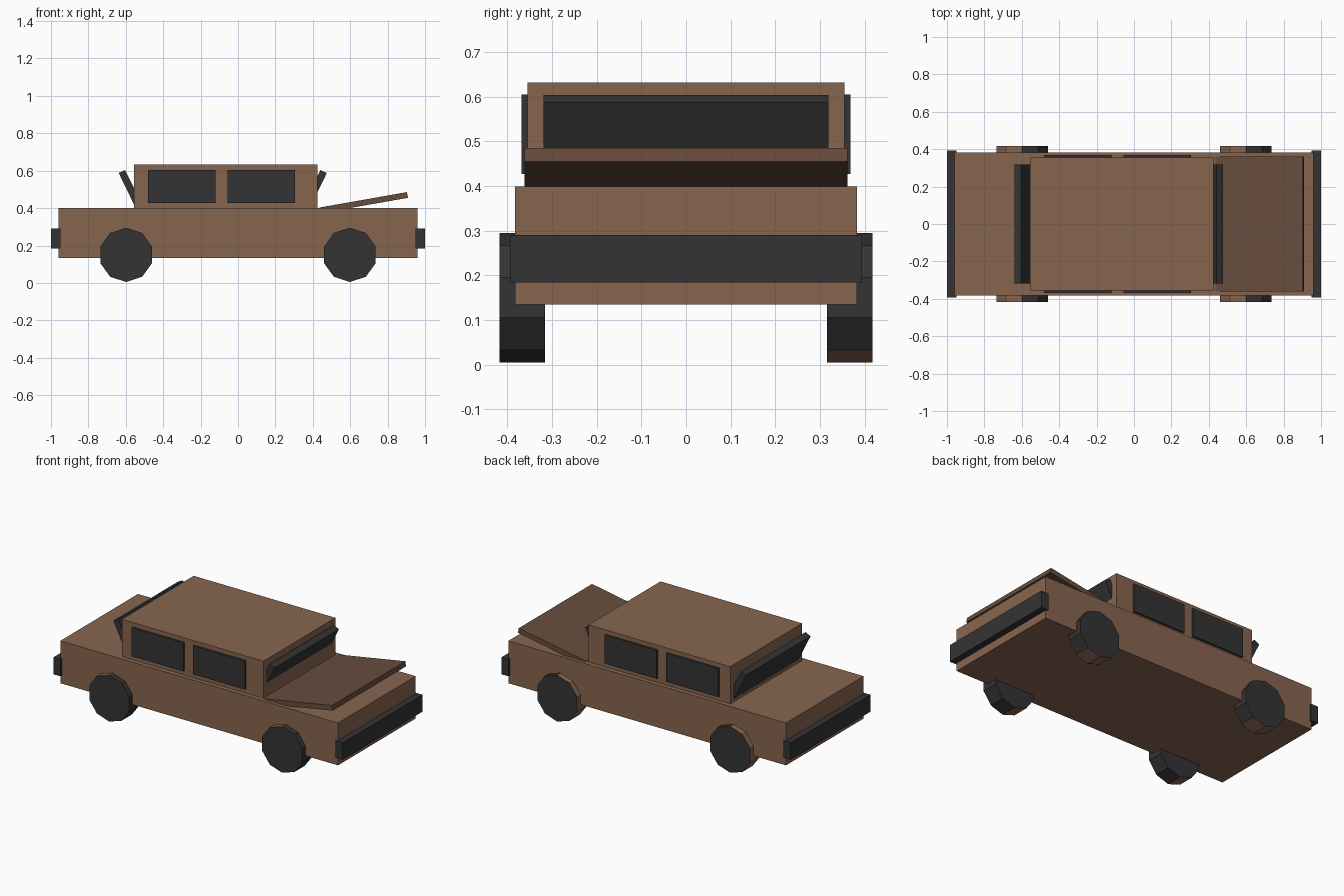
import bpy
import bmesh
from math import cos, sin, pi, radians, atan2

cube = bpy.data.objects.get("Cube")
if cube:
    bpy.data.objects.remove(cube, do_unlink=True)


def make_material(name, color):
    mat = bpy.data.materials.new(name)
    mat.use_nodes = True
    mat.diffuse_color = (*color, 1)
    mat.node_tree.nodes["Principled BSDF"].inputs["Base Color"].default_value = (*color, 1)
    return mat


BROWN = make_material("brown_paint", (0.245, 0.131, 0.078))
DARK_BROWN = make_material("dark_brown_paint", (0.135, 0.073, 0.047))
CHARCOAL = make_material("charcoal", (0.034, 0.034, 0.034))


def add_object(name, bm, *mats):
    bmesh.ops.recalc_face_normals(bm, faces=bm.faces)
    mesh = bpy.data.meshes.new(name)
    bm.to_mesh(mesh)
    bm.free()
    for mat in mats:
        mesh.materials.append(mat)
    obj = bpy.data.objects.new(name, mesh)
    bpy.context.collection.objects.link(obj)
    return obj


def box(name, center, size, mat, tilt=0):
    """Box of a given size, tilted about the y axis in degrees."""
    bm = bmesh.new()
    bmesh.ops.create_cube(bm, size=1)
    bmesh.ops.scale(bm, vec=size, verts=bm.verts)
    obj = add_object(name, bm, mat)
    obj.location = center
    obj.rotation_euler.y = radians(tilt)
    return obj


def wheel(name, x, side, radius=0.145, sides=10):
    """Ten-sided wheel with part of its tread painted."""
    bm = bmesh.new()
    rings = []
    for y in (-0.051, 0.051):
        rings.append([bm.verts.new((radius * cos(a), y, radius * sin(a)))
                      for a in (pi / 2 + 2 * pi * i / sides for i in range(sides))])
    bm.faces.new(rings[0])
    bm.faces.new(rings[1])
    painted = 6 if side > 0 else 5
    for i in range(sides):
        j = (i + 1) % sides
        face = bm.faces.new((rings[0][i], rings[0][j], rings[1][j], rings[1][i]))
        face.material_index = 1 if i < painted else 0
    obj = add_object(name, bm, CHARCOAL, BROWN)
    obj.location = (x, side * 0.367, 0.15)


# Body and cabin
box("body", (0, 0, 0.267), (1.92, 0.766, 0.265), BROWN)
box("cabin", (-0.065, 0, 0.512), (0.98, 0.71, 0.24), BROWN)

# Raised hood panel
box("hood", (0.672, 0, 0.429), (0.475, 0.724, 0.031), DARK_BROWN, -10)

# Leaning end windows
box("front_window", (0.414, 0, 0.506), (0.038, 0.638, 0.2), CHARCOAL, 26)
box("rear_window", (-0.577, 0, 0.506), (0.038, 0.638, 0.2), CHARCOAL, -26)

# Side windows
for side, label in ((1, "left"), (-1, "right")):
    for x, spot in ((0.125, "front"), (-0.3, "rear")):
        box(f"{label}_{spot}_window", (x, side * 0.358, 0.516), (0.36, 0.02, 0.178), CHARCOAL)

# Bumpers and wheels
for x_side, spot in ((1, "front"), (-1, "rear")):
    box(f"{spot}_bumper", (x_side * 0.975, 0, 0.237), (0.05, 0.788, 0.106), CHARCOAL)
    for side, label in ((1, "left"), (-1, "right")):
        wheel(f"{label}_{spot}_wheel", x_side * 0.598, side)
